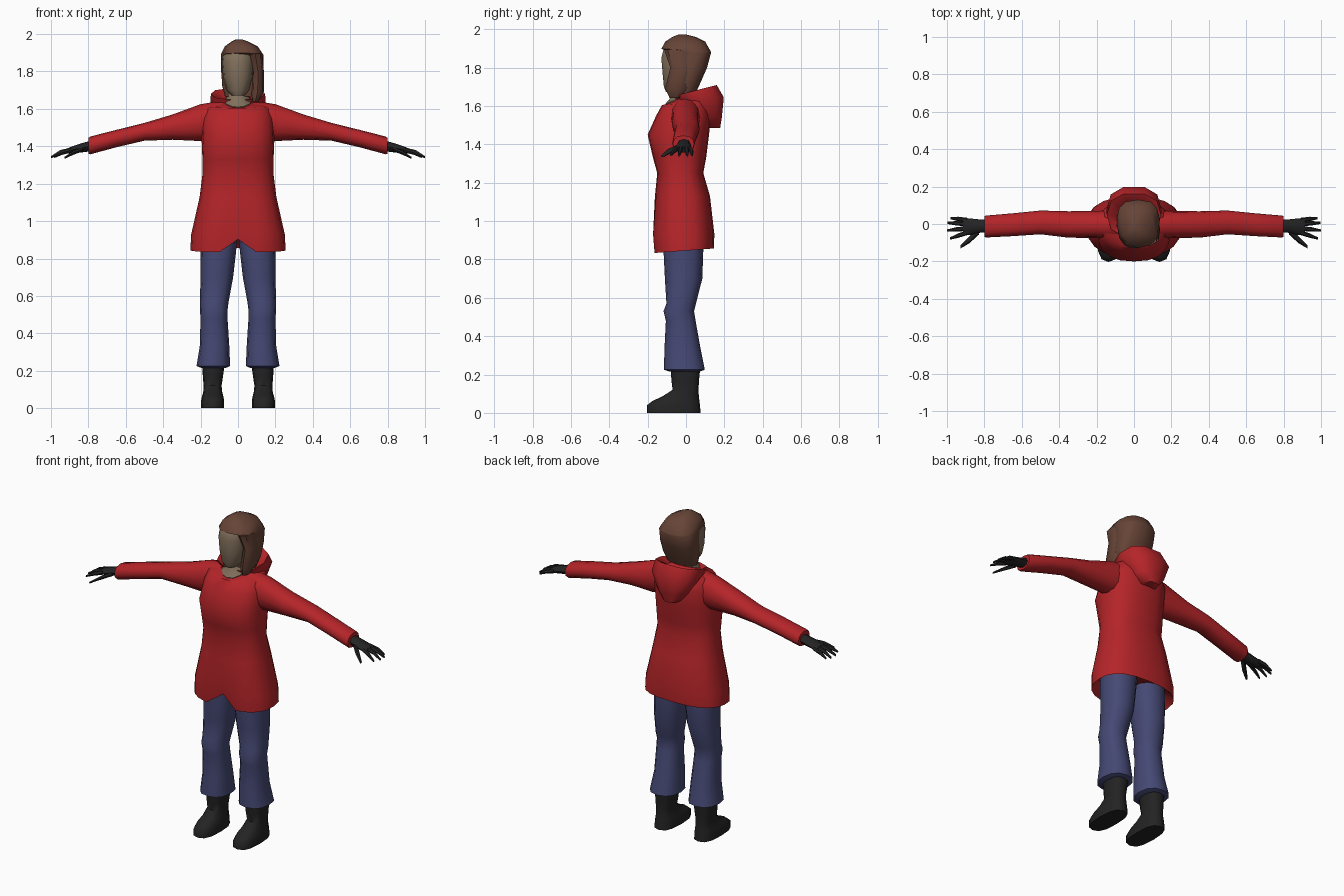
import bpy, math


def material(name, rgb):
    m = bpy.data.materials.new(name)
    m.diffuse_color = (*rgb, 1)
    return m


RED = material("jacket red", (0.46, 0.018, 0.022))
BLUE = material("trouser blue", (0.06, 0.066, 0.175))
BLACK = material("boot black", (0.017, 0.017, 0.017))
SKIN = material("skin", (0.22, 0.16, 0.105))
HAIR = material("hair brown", (0.135, 0.058, 0.038))


def loft(name, rings, mat, n=12, axis="z", power=1.0, side=1, edit=None, sharp=50):
    """Skin rings (t, a0, a1, b0, b1, tilt) along z (a=x, b=y) or x (a=y, b=z)."""
    verts, faces = [], []
    for k, ring in enumerate(rings):
        t, a0, a1, b0, b1 = ring[:5]
        tilt = ring[5] if len(ring) > 5 else 0
        for i in range(n):
            ang = 2 * math.pi * (i / n)
            c, s = math.cos(ang), math.sin(ang)
            c = math.copysign(abs(c) ** power, c)
            s = math.copysign(abs(s) ** power, s)
            a = (a0 + a1) / 2 + (a1 - a0) / 2 * c
            b = (b0 + b1) / 2 + (b1 - b0) / 2 * s
            h = t + tilt * s
            p = (a, b, h) if axis == "z" else (h, a, b)
            if edit:
                p = edit(k, *p)
            verts.append((p[0] * side, p[1], p[2]))
    for k in range(len(rings) - 1):
        for i in range(n):
            j = (i + 1) % n
            faces.append((k * n + i, k * n + j, (k + 1) * n + j, (k + 1) * n + i))
    last = (len(rings) - 1) * n
    faces.append(tuple(reversed(range(n))))
    faces.append(tuple(range(last, last + n)))
    if side < 0:
        faces = [f[::-1] for f in faces]
    me = bpy.data.meshes.new(name)
    me.from_pydata(verts, [], faces)
    me.materials.append(mat)
    me.polygons.foreach_set("use_smooth", [True] * len(me.polygons))
    me.set_sharp_from_angle(angle=math.radians(sharp))
    ob = bpy.data.objects.new(name, me)
    bpy.context.collection.objects.link(ob)
    return ob


# Jacket body, with a notch at the front centre of the hem
def hem_notch(k, x, y, z):
    if k <= 2 and y < -0.1:
        near = max(0, 1 - abs(x) / 0.06)
        return x, y + 0.025 * near, z + (0.07 if k < 2 else 0.03) * near
    return x, y, z


loft("jacket_body", [
    (0.90, -0.21, 0.21, -0.13, 0.11),
    (0.845, -0.255, 0.255, -0.17, 0.145, 0.012),
    (0.93, -0.25, 0.25, -0.178, 0.148),
    (1.13, -0.205, 0.205, -0.162, 0.125),
    (1.25, -0.19, 0.19, -0.15, 0.09),
    (1.33, -0.19, 0.19, -0.172, 0.105),
    (1.45, -0.195, 0.195, -0.20, 0.12),
    (1.55, -0.19, 0.19, -0.155, 0.13),
    (1.615, -0.165, 0.165, -0.125, 0.11, 0.01),
    (1.64, -0.078, 0.078, -0.112, 0.07, 0.035),
], RED, n=20, power=0.8, edit=hem_notch)

# Hood lying on the upper back, with a sunken opening
loft("hood", [
    (1.485, -0.05, 0.05, 0.08, 0.18),
    (1.54, -0.10, 0.10, 0.02, 0.19),
    (1.635, -0.148, 0.148, -0.055, 0.202, 0.01),
    (1.68, -0.145, 0.145, -0.07, 0.165, 0.03),
    (1.655, -0.10, 0.10, -0.04, 0.12, 0.03),
    (1.61, -0.07, 0.07, -0.03, 0.09),
], RED, n=10, power=0.8, sharp=60)

# Neck and head
loft("neck", [
    (1.56, -0.06, 0.06, -0.09, 0.05),
    (1.645, -0.073, 0.073, -0.108, 0.05, 0.035),
    (1.67, -0.055, 0.055, -0.07, 0.04, 0.015),
    (1.75, -0.05, 0.05, -0.06, 0.04),
], SKIN)
loft("head", [
    (1.672, -0.035, 0.035, -0.105, 0.0),
    (1.70, -0.06, 0.06, -0.117, 0.03),
    (1.77, -0.08, 0.08, -0.124, 0.06),
    (1.85, -0.086, 0.086, -0.131, 0.08),
    (1.90, -0.08, 0.08, -0.118, 0.08),
    (1.935, -0.05, 0.05, -0.08, 0.05),
], SKIN, n=14, power=0.9)

# Hair: cap with fringe, and a lock hanging on one side of the face
loft("hair", [
    (1.665, -0.07, 0.12, -0.055, 0.05),
    (1.72, -0.084, 0.137, -0.06, 0.075),
    (1.80, -0.09, 0.138, -0.06, 0.11),
    (1.875, -0.092, 0.135, -0.07, 0.13),
    (1.89, -0.092, 0.135, -0.128, 0.13, -0.008),
    (1.935, -0.07, 0.105, -0.108, 0.10),
    (1.96, -0.035, 0.055, -0.07, 0.05),
    (1.972, -0.01, 0.02, -0.04, 0.0),
], HAIR, n=12, power=0.8)
loft("hair_lock", [
    (1.64, 0.075, 0.11, -0.085, -0.03),
    (1.69, 0.072, 0.138, -0.108, 0.02),
    (1.80, 0.076, 0.138, -0.082, 0.04),
    (1.895, 0.055, 0.128, -0.115, 0.04),
], HAIR, n=8, power=0.8)

for side, tag in ((1, "left"), (-1, "right")):
    # Sleeve
    loft("sleeve_" + tag, [
        (0.08, -0.085, 0.075, 1.45, 1.645),
        (0.20, -0.075, 0.07, 1.428, 1.625),
        (0.35, -0.073, 0.068, 1.435, 1.57),
        (0.50, -0.055, 0.072, 1.43, 1.525),
        (0.65, -0.065, 0.057, 1.395, 1.488),
        (0.79, -0.072, 0.045, 1.357, 1.452),
        (0.80, -0.068, 0.042, 1.36, 1.445),
    ], RED, axis="x", power=0.9, side=side)
    # Glove palm
    loft("glove_palm_" + tag, [
        (0.77, -0.045, 0.025, 1.375, 1.435),
        (0.83, -0.047, 0.025, 1.368, 1.418),
        (0.88, -0.06, 0.03, 1.362, 1.402),
        (0.915, -0.055, 0.03, 1.36, 1.388),
    ], BLACK, n=8, axis="x", side=side)
    # Glove fingers and thumb: root, middle and tip as (x, y, z)
    fingers = {
        "little": ((0.89, 0.020, 1.378), (0.94, 0.027, 1.365), (0.98, 0.031, 1.343)),
        "ring": ((0.89, 0.0, 1.382), (0.95, 0.004, 1.368), (0.998, 0.006, 1.341)),
        "middle": ((0.89, -0.024, 1.382), (0.95, -0.029, 1.370), (1.0, -0.035, 1.342)),
        "index": ((0.89, -0.046, 1.380), (0.94, -0.062, 1.366), (0.985, -0.078, 1.345)),
        "thumb": ((0.83, -0.038, 1.385), (0.88, -0.085, 1.365), (0.928, -0.122, 1.338)),
    }
    for finger, path in fingers.items():
        rings = []
        for (x, y, z), r in zip(path, (0.013, 0.012, 0.006)):
            w = r * (1.5 if finger == "thumb" else 1)
            rings.append((x, y - w, y + w, z - r, z + r))
        loft("glove_%s_%s" % (finger, tag), rings, BLACK, n=6, axis="x", side=side)
    # Trouser leg
    loft("trouser_leg_" + tag, [
        (0.215, 0.065, 0.195, -0.085, 0.07),
        (0.225, 0.042, 0.222, -0.115, 0.098),
        (0.34, 0.047, 0.203, -0.112, 0.075),
        (0.48, 0.056, 0.201, -0.105, 0.05),
        (0.53, 0.055, 0.203, -0.117, 0.042),
        (0.57, 0.05, 0.204, -0.102, 0.052),
        (0.70, 0.026, 0.20, -0.11, 0.085),
        (0.84, 0.01, 0.20, -0.117, 0.09),
        (0.95, 0.0, 0.20, -0.115, 0.09),
    ], BLUE, power=0.85, side=side)
    # Boot
    loft("boot_" + tag, [
        (0.0, 0.074, 0.198, -0.203, 0.076),
        (0.04, 0.074, 0.197, -0.203, 0.073),
        (0.062, 0.078, 0.193, -0.175, 0.07),
        (0.085, 0.084, 0.186, -0.125, 0.067),
        (0.12, 0.088, 0.184, -0.07, 0.065),
        (0.17, 0.08, 0.188, -0.076, 0.068),
        (0.23, 0.072, 0.192, -0.08, 0.074),
    ], BLACK, power=0.75, side=side)
